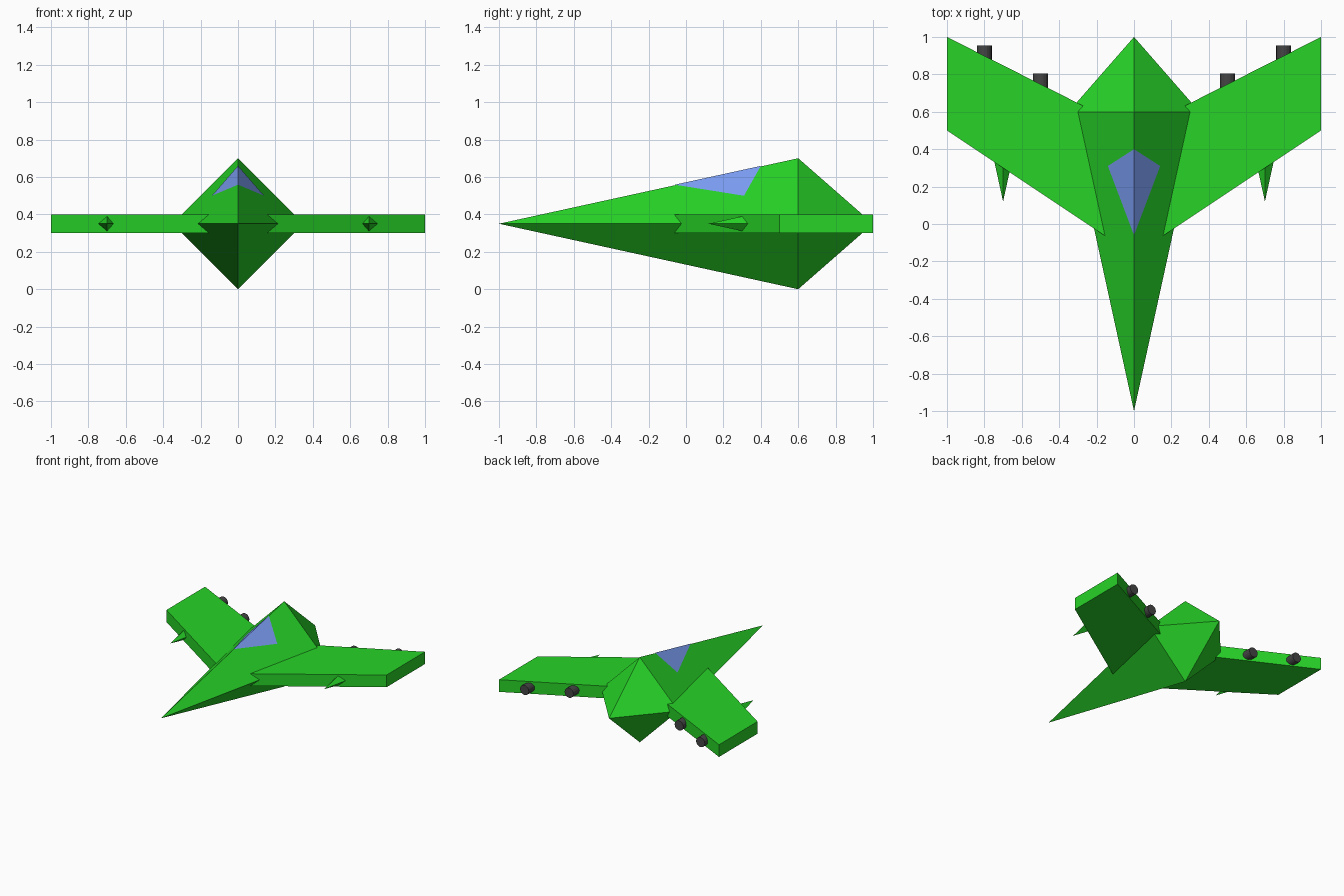
import bpy
from math import pi
from mathutils import Vector

if "Cube" in bpy.data.objects:
    bpy.data.objects.remove(bpy.data.objects["Cube"])


def material(name, rgb):
    m = bpy.data.materials.new(name)
    m.diffuse_color = (*rgb, 1)
    m.use_nodes = True
    m.node_tree.nodes["Principled BSDF"].inputs["Base Color"].default_value = m.diffuse_color
    return m


GREEN = material("green", (0.02, 0.65, 0.02))
BLUE = material("glass_blue", (0.2, 0.34, 0.9))
DARK = material("dark_grey", (0.06, 0.06, 0.06))


def mesh_object(name, verts, faces, mat):
    me = bpy.data.meshes.new(name)
    me.from_pydata(verts, [], faces)
    me.materials.append(mat)
    ob = bpy.data.objects.new(name, me)
    bpy.context.collection.objects.link(ob)
    return ob


def spike(name, tip, s):
    """Stretched octahedron: long nose toward -y, short tail, s = scale."""
    r, tip = 0.35 * s, Vector(tip)
    ring = [(r, 0), (0, r), (-r, 0), (0, -r)]
    verts = [tip] + [tip + Vector((x, 1.6 * s, z)) for x, z in ring]
    verts.append(tip + Vector((0, 2 * s, 0)))
    faces = []
    for i in range(4):
        a, b = 1 + i, 1 + (i + 1) % 4
        faces += [(0, a, b), (5, b, a)]
    return mesh_object(name, verts, faces, GREEN)


# Fuselage
spike("fuselage", (0, -1, 0.35), 1)

# Canopy: kite lying just above the upper nose faces
lift = 0.003
ridge = lambda y: 0.35 + 0.35 * (y + 1) / 1.6 + lift
mesh_object("canopy",
            [(0, -0.06, ridge(-0.06)), (0.14, 0.31, ridge(0.31) - 0.14),
             (0, 0.4, ridge(0.4)), (-0.14, 0.31, ridge(0.31) - 0.14)],
            [(0, 1, 2), (0, 2, 3)], BLUE)

# Swept wings: one slab profile, mirrored across the fuselage
plan = [(0.05, -0.133), (1, 0.5), (1, 1), (0.05, 0.52)]
verts = [(x, y, z) for z in (0.3, 0.4) for x, y in plan]
faces = [(3, 2, 1, 0), (4, 5, 6, 7)]
faces += [(i, (i + 1) % 4, (i + 1) % 4 + 4, i + 4) for i in range(4)]
wings = mesh_object("wings", verts, faces, GREEN)
wings.modifiers.new("mirror", 'MIRROR')

for side, label in ((-1, "left"), (1, "right")):
    # Pointed gun on the leading edge
    spike(f"{label}_gun", (side * 0.7, 0.12, 0.35), 0.14)
    # Exhaust nozzles on the trailing edge
    for x, end, place in ((0.5, 0.805, "inner"), (0.8, 0.955, "outer")):
        bpy.ops.mesh.primitive_cylinder_add(
            vertices=16, radius=0.04, depth=0.2,
            location=(side * x, end - 0.1, 0.35), rotation=(pi / 2, 0, 0))
        nozzle = bpy.context.object
        nozzle.name = f"{label}_{place}_nozzle"
        nozzle.data.materials.append(DARK)
